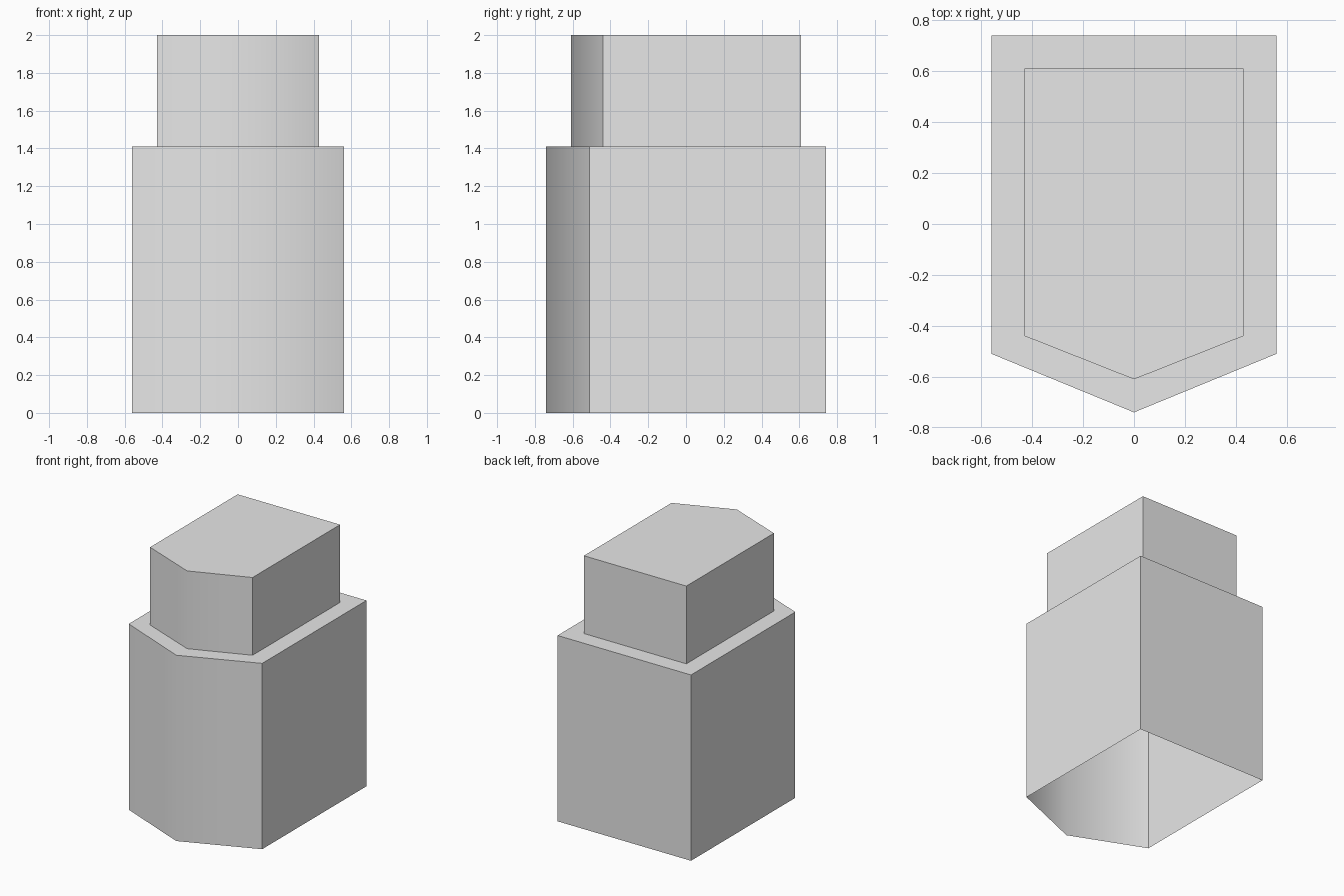
import bpy
import bmesh
import math

cube = bpy.data.objects.get("Cube")
if cube:
    bpy.data.objects.remove(cube, do_unlink=True)

# Plain grey material
grey = bpy.data.materials.new("plain_grey")
grey.use_nodes = True
colour = (0.8, 0.8, 0.8, 1)
grey.diffuse_color = colour
grey.node_tree.nodes["Principled BSDF"].inputs["Base Color"].default_value = colour


def pointed_ring(bm, half_width, half_depth, shoulder, z):
    """Rectangle whose front side comes to a point."""
    outline = [(0, -half_depth), (half_width, shoulder), (half_width, half_depth),
               (-half_width, half_depth), (-half_width, shoulder)]
    return [bm.verts.new((x, y, z)) for x, y in outline]


# Rings from the open base up to the top of the narrower upper block
bm = bmesh.new()
body = (0.56, 0.74, -0.51)
upper = (0.43, 0.61, -0.44)
rings = [pointed_ring(bm, *size, z)
         for size, z in ((body, 0), (body, 1.41), (upper, 1.41), (upper, 2))]

# Walls and ledge
for low, high in zip(rings, rings[1:]):
    for i in range(len(low)):
        j = (i + 1) % len(low)
        bm.faces.new((low[i], low[j], high[j], high[i]))

# Flat top; the underside stays open
bm.faces.new(rings[-1])

mesh = bpy.data.meshes.new("stepped_block")
bm.to_mesh(mesh)
bm.free()
mesh.materials.append(grey)
block = bpy.data.objects.new("stepped_block", mesh)
bpy.context.collection.objects.link(block)

# Soft front point, sharp corners elsewhere
bpy.ops.object.select_all(action="DESELECT")
block.select_set(True)
bpy.context.view_layer.objects.active = block
bpy.ops.object.shade_smooth_by_angle(angle=math.radians(55))
